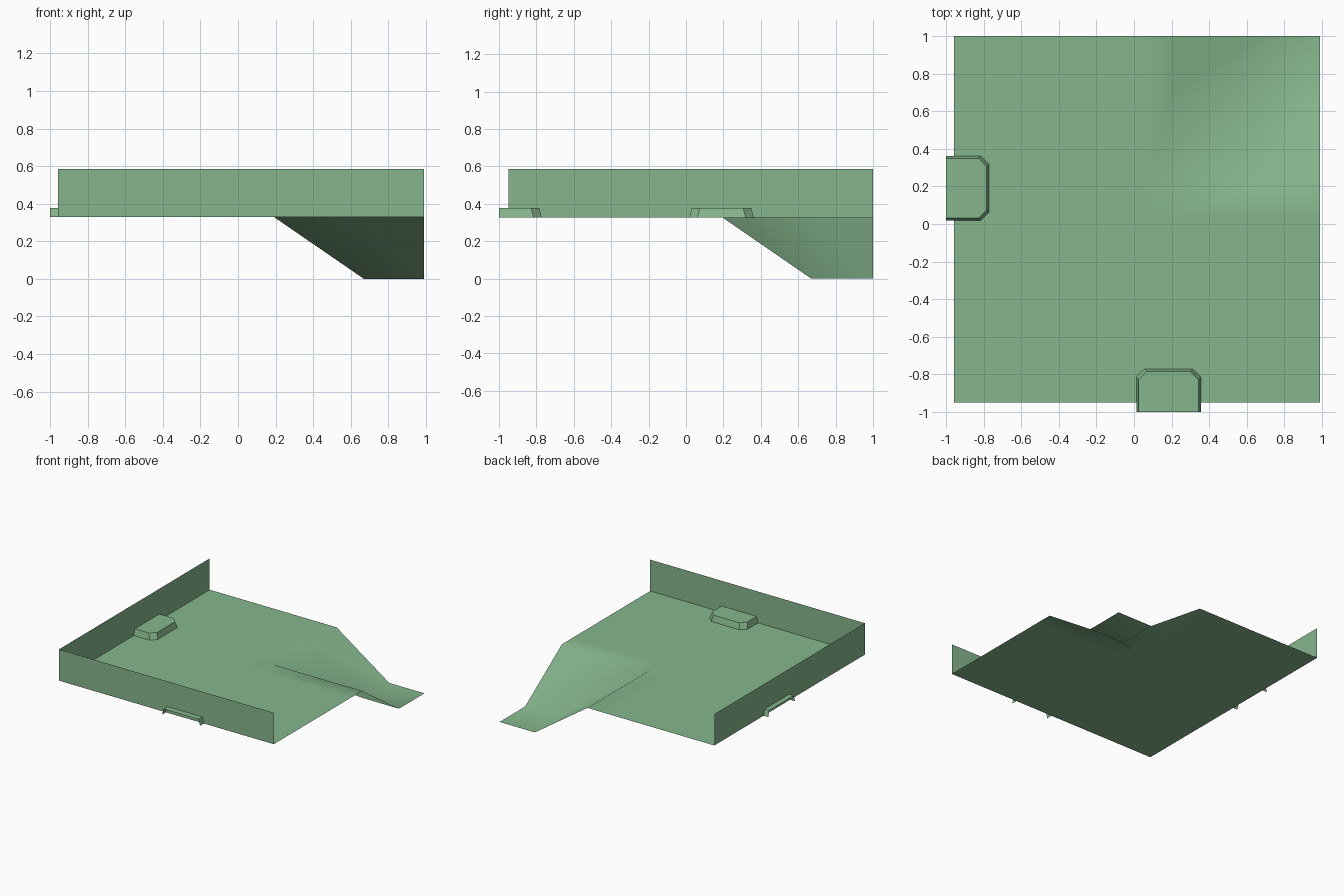
import bpy
import bmesh

cube = bpy.data.objects.get("Cube")
if cube:
    bpy.data.objects.remove(cube, do_unlink=True)

GREEN = (0.235, 0.47, 0.262, 1.0)
green = bpy.data.materials.new("soft green")
green.use_nodes = True
green.diffuse_color = GREEN
green.node_tree.nodes["Principled BSDF"].inputs["Base Color"].default_value = GREEN

LEFT, RIGHT, FRONT, BACK = -0.957, 0.99, -0.95, 1.0
FLOOR_Z, WALL_TOP = 0.328, 0.585
RAMP_START, RAMP_END = 0.193, 0.67


def make_object(name, bm):
    mesh = bpy.data.meshes.new(name)
    bm.to_mesh(mesh)
    bm.free()
    mesh.materials.append(green)
    obj = bpy.data.objects.new(name, mesh)
    bpy.context.collection.objects.link(obj)
    return obj


def ramp(t):
    """Height along one axis: level, then sloping down to the ground."""
    f = (t - RAMP_START) / (RAMP_END - RAMP_START)
    return FLOOR_Z * (1 - min(max(f, 0), 1))


# Floor sheet whose back left corner is a sunken chute
bm = bmesh.new()
inner = [0.05, RAMP_START, RAMP_END]
xs, ys = [LEFT] + inner + [RIGHT], [FRONT] + inner + [BACK]
grid = [[bm.verts.new((x, y, max(ramp(x), ramp(y)))) for y in ys] for x in xs]
for i in range(len(xs) - 1):
    for j in range(len(ys) - 1):
        quad = [grid[i][j], grid[i + 1][j], grid[i + 1][j + 1], grid[i][j + 1]]
        if i == j:
            # split along the diagonal valley
            bm.faces.new([quad[0], quad[1], quad[2]])
            bm.faces.new([quad[0], quad[2], quad[3]])
        else:
            bm.faces.new(quad)
floor = make_object("floor", bm)
for poly in floor.data.polygons:
    poly.use_smooth = True


# Thin upright walls on the front and right sides
def wall(name, start, end):
    bm = bmesh.new()
    bm.faces.new([bm.verts.new((*p, z)) for p, z in (
        (start, FLOOR_Z), (end, FLOOR_Z), (end, WALL_TOP), (start, WALL_TOP))])
    make_object(name, bm)


wall("front_wall", (LEFT, FRONT), (RIGHT, FRONT))
wall("right_wall", (LEFT, BACK), (LEFT, FRONT))


# Low tapered hoods through the walls, open underneath and at the outer end
def hood(name, centre, place):
    half, depth, cut, taper, height = 0.172, 0.228, 0.043, 0.013, 0.05
    bm = bmesh.new()
    rings = []
    for inset, z in ((0, FLOOR_Z), (taper, FLOOR_Z + height)):
        w, d = half - inset, depth - inset
        outline = [(-w, 0), (-w, d - cut), (cut - w, d),
                   (w - cut, d), (w, d - cut), (w, 0)]
        rings.append([bm.verts.new((*place(centre + u, v - 1), z)) for u, v in outline])
    low, high = rings
    bm.faces.new(high)
    for k in range(len(low) - 1):
        bm.faces.new([low[k], low[k + 1], high[k + 1], high[k]])
    bmesh.ops.recalc_face_normals(bm, faces=bm.faces)
    top = max(bm.faces, key=lambda f: f.calc_center_median().z)
    if top.normal.z < 0:
        bmesh.ops.reverse_faces(bm, faces=bm.faces)
    make_object(name, bm)


hood("front_hood", 0.184, lambda u, v: (u, v))
hood("right_hood", 0.19, lambda u, v: (v, u))
